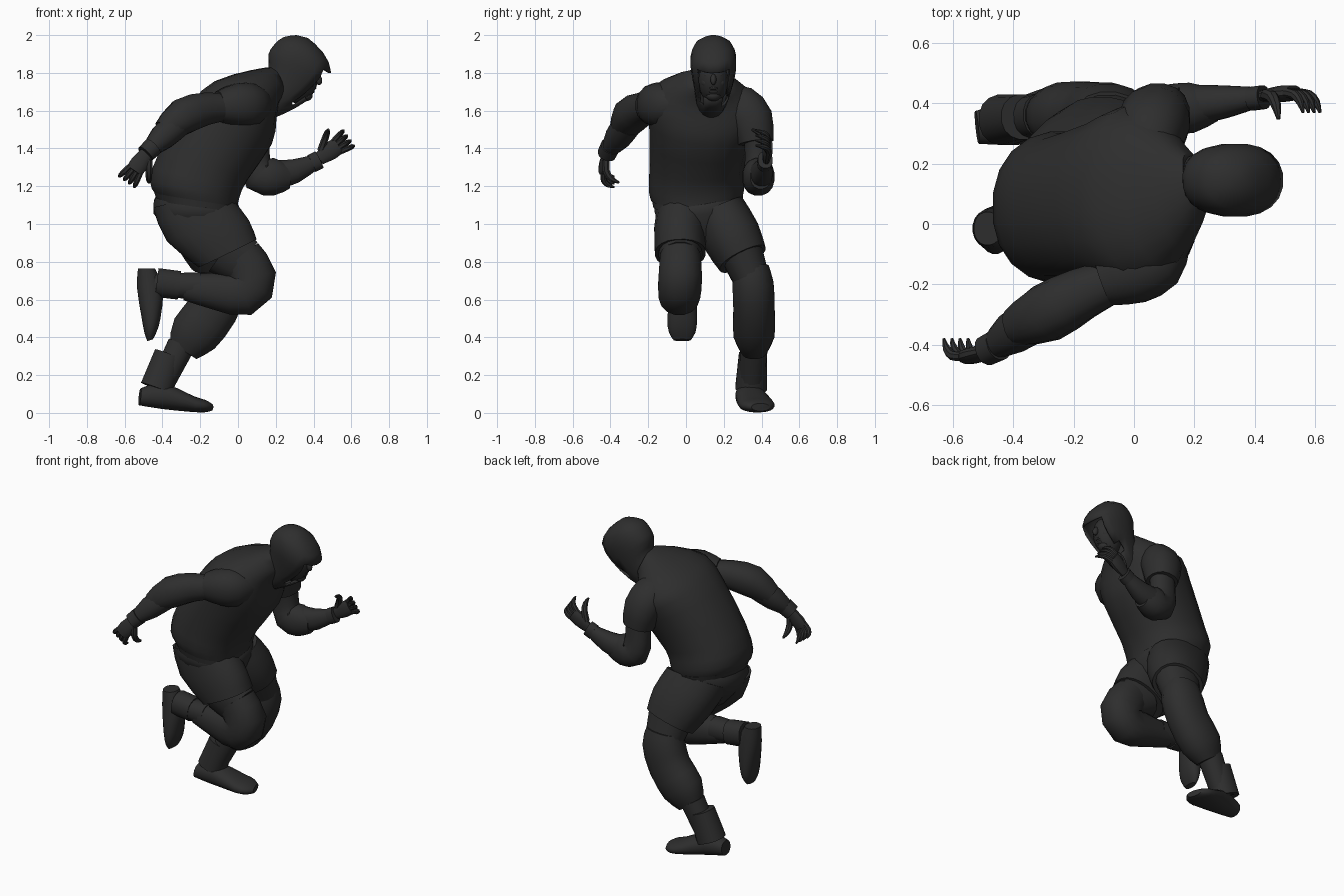
import bpy, bmesh, math
from mathutils import Vector

old = bpy.data.objects.get("Cube")
if old:
    bpy.data.objects.remove(old, do_unlink=True)

charcoal = bpy.data.materials.new("charcoal")
charcoal.use_nodes = True
shade = (.027, .027, .027, 1)
charcoal.diffuse_color = shade
charcoal.node_tree.nodes["Principled BSDF"].inputs["Base Color"].default_value = shade
SIDE = Vector((0, 1, 0))


def finish(bm, name):
    """Turn a bmesh into a smooth, coloured object."""
    bmesh.ops.recalc_face_normals(bm, faces=bm.faces[:])
    mesh = bpy.data.meshes.new(name)
    bm.to_mesh(mesh)
    bm.free()
    mesh.materials.append(charcoal)
    obj = bpy.data.objects.new(name, mesh)
    bpy.context.collection.objects.link(obj)
    bpy.ops.object.select_all(action='DESELECT')
    obj.select_set(True)
    bpy.context.view_layer.objects.active = obj
    bpy.ops.object.shade_smooth_by_angle(angle=math.radians(40))
    return obj


def refine(rows, steps):
    """Smoothly interpolate between the given rows of values."""
    rows = [Vector(row) for row in rows]
    padded = [rows[0]] + rows + [rows[-1]]
    result = []
    for before, start, end, after in zip(padded, rows, rows[1:], padded[3:]):
        for k in range(steps):
            t = k / steps
            leave, arrive = (end - before) / 2, (after - start) / 2
            gap = end - start
            result.append(start + leave * t + (gap * 3 - leave * 2 - arrive) * t ** 2
                          + (leave + arrive - gap * 2) * t ** 3)
    return result + [rows[-1]]


def directions(centres):
    last = len(centres) - 1
    return [(centres[min(i + 1, last)] - centres[max(i - 1, 0)]).normalized()
            for i in range(last + 1)]


def skin(centres, depths, widths, sides):
    """Bridge slightly squared oval sections and cap the ends."""
    bm = bmesh.new()
    loops = []
    for centre, depth, width in zip(centres, depths, widths):
        loop = []
        for i in range(sides):
            turn = math.tau * (i + .5) / sides
            u, v = [math.copysign(abs(n) ** .9, n) for n in (math.cos(turn), math.sin(turn))]
            loop.append(bm.verts.new(centre + depth * u + width * v))
        loops.append(loop)
    for low, high in zip(loops, loops[1:]):
        for i in range(sides):
            j = (i + 1) % sides
            bm.faces.new((low[i], low[j], high[j], high[i]))
    bm.faces.new(loops[0])
    bm.faces.new(loops[-1])
    return bm


def shell(rings, sides=20, steps=2):
    """Rings are back x, z, front x, z, middle y and half width."""
    rings = refine(rings, steps)
    centres = [Vector(((r[0] + r[2]) / 2, r[4], (r[1] + r[3]) / 2)) for r in rings]
    depths = [Vector((r[2] - r[0], 0, r[3] - r[1])) / 2 for r in rings]
    widths = [way.cross(depth).normalized() * r[5]
              for way, depth, r in zip(directions(centres), depths, rings)]
    return skin(centres, depths, widths, sides)


def garment(name, *rings):
    return finish(shell(rings), name)


def limb(name, *joints, flat=1, sides=16):
    """Tube through joints given as x, y, z and radius."""
    joints = refine(joints, 2)
    centres = [joint.xyz for joint in joints]
    depths, widths = [], []
    for way, joint in zip(directions(centres), joints):
        depth = way.cross(SIDE).normalized() * joint.w
        depths.append(depth)
        widths.append(way.cross(depth) * flat)
    return finish(skin(centres, depths, widths, sides), name)


def ball(name, centre, size, tilt=0):
    bm = bmesh.new()
    bmesh.ops.create_uvsphere(bm, u_segments=16, v_segments=10, radius=1)
    obj = finish(bm, name)
    obj.location, obj.scale, obj.rotation_euler = centre, size, (0, tilt, 0)


def hand(name, wrist, knuckle, inward):
    """Flat palm, four curled fingers and a thumb."""
    wrist, knuckle = Vector(wrist), Vector(knuckle)
    reach = (knuckle - wrist).normalized()
    spread = reach.cross(SIDE).normalized()
    curl = SIDE * inward

    def digit(label, base, way, length, girth):
        path = [(0, 0, 1), (.45, .1, 1), (.75, .4, .8), (.9, .8, .3)]
        limb(name + label, *[(*(base + (way * a + curl * b) * length), girth * c)
                             for a, b, c in path], sides=8)

    limb(name + "_palm", (*wrist, .035), (*wrist.lerp(knuckle, .6), .05),
         (*knuckle, .045), flat=.55, sides=12)
    for i in range(4):
        offset = (i - 1.5) / 1.5
        digit("_finger", knuckle + spread * offset * .033 - reach * .01,
              reach + spread * offset * .2, .09, .016)
    digit("_thumb", wrist + reach * .03 + spread * .03, reach + spread * .7, .11, .02)


# Sweatshirt, its hem and the seat of the shorts
garment("sweatshirt",
        (-.44, 1.16, 0, 1.09, .055, .24), (-.47, 1.23, .01, 1.14, .055, .255),
        (-.42, 1.38, .05, 1.23, .055, .25), (-.26, 1.63, .18, 1.42, .08, .28),
        (-.13, 1.75, .2, 1.54, .1, .3), (.06, 1.81, .21, 1.63, .12, .2),
        (.17, 1.83, .24, 1.68, .14, .1))
garment("shirt_hem", (-.43, 1.12, 0, 1.06, .06, .235), (-.45, 1.18, 0, 1.11, .06, .245))
garment("shorts_seat", (-.43, 1.16, 0, 1.1, .06, .23), (-.45, 1.06, .01, 1.05, .07, .23),
        (-.32, .9, -.05, .9, .08, .12))

# Hood, opened in front by removing the faces below the brim
bm = shell([(.1, 1.76, .19, 1.56, .13, .08), (.16, 1.82, .3, 1.61, .14, .095),
            (.16, 1.9, .43, 1.7, .145, .115), (.19, 1.95, .495, 1.8, .145, .122),
            (.24, 1.99, .45, 1.91, .145, .095), (.31, 2, .37, 1.985, .145, .03)])
for face in bm.faces[:]:
    c = face.calc_center_median()
    if 1.64 < c.z < 1.81 and abs(c.y - .145) < .085 and c.x - .25 > (c.z - 1.66) * .8:
        bm.faces.remove(face)
cloth = finish(bm, "hood").modifiers.new("cloth", 'SOLIDIFY')
cloth.thickness = .012

# Face inside the hood
mid = .145
ball("face", (.335, mid, 1.755), (.085, .08, .12), .35)
ball("nose", (.425, mid, 1.765), (.02, .016, .03), -.3)
ball("chin", (.36, mid, 1.68), (.035, .04, .03))
for name, x, z in (("upper_lip", .4, 1.72), ("lower_lip", .39, 1.7)):
    ball(name, (x, mid, z), (.015, .026, .009))
for side in (-1, 1):
    ball("eye", (.4, mid + side * .033, 1.79), (.012, .016, .01))
    ball("cheek", (.375, mid + side * .04, 1.75), (.03, .025, .03))

# Right arm, swung back
limb("right_sleeve", (.13, -.04, 1.63, .07), (.07, -.11, 1.63, .115),
     (-.01, -.155, 1.63, .115), (-.1, -.19, 1.62, .085))
limb("right_elbow", (-.05, -.18, 1.62, .07), (-.17, -.23, 1.61, .087),
     (-.29, -.295, 1.57, .097), (-.39, -.34, 1.49, .065))
limb("right_forearm", (-.32, -.31, 1.53, .075), (-.4, -.36, 1.46, .07), (-.47, -.41, 1.39, .04))
limb("right_wristband", (-.45, -.4, 1.41, .053), (-.49, -.42, 1.37, .05))
hand("right_hand", (-.48, -.42, 1.38), (-.55, -.44, 1.28), 1)

# Left arm, bent forward
limb("left_sleeve", (.05, .2, 1.67, .07), (.05, .28, 1.63, .11), (.07, .345, 1.55, .118),
     (.09, .37, 1.43, .095))
limb("left_elbow", (.09, .37, 1.48, .08), (.09, .38, 1.35, .08), (.11, .38, 1.26, .095),
     (.19, .385, 1.25, .1), (.27, .395, 1.25, .065), flat=.85)
limb("left_forearm", (.2, .395, 1.26, .08), (.3, .405, 1.28, .065), (.41, .42, 1.33, .04),
     flat=.85)
limb("left_wristband", (.39, .415, 1.32, .05), (.43, .42, 1.34, .05), flat=.8)
hand("left_hand", (.43, .425, 1.345), (.53, .435, 1.415), -1)

# Right leg, lifted behind
garment("right_shorts_leg", (-.45, 1.08, -.02, 1.12, -.01, .14),
        (-.38, .91, .06, 1.02, -.03, .14), (-.21, .77, .1, .92, -.03, .135))
limb("right_thigh", (-.07, -.03, .87, .15), (.03, -.03, .8, .13), flat=.8)
limb("right_knee", (.01, -.03, .83, .12), (.075, -.03, .72, .13), (.03, -.035, .635, .125),
     (-.12, -.03, .645, .1), (-.28, -.025, .665, .07), flat=.9)
limb("right_shin", (-.2, -.025, .67, .075), (-.44, -.02, .68, .06))
limb("right_ankle_cuff", (-.31, -.02, .675, .077), (-.43, -.02, .69, .078), flat=.95)
garment("right_boot", (-.53, .765, -.44, .765, -.015, .055), (-.535, .66, -.395, .66, -.015, .067),
        (-.51, .5, -.41, .5, -.02, .08), (-.495, .42, -.43, .43, -.02, .07),
        (-.48, .38, -.45, .39, -.02, .045))

# Left leg, planted
garment("left_shorts_leg", (-.42, 1.07, 0, 1.1, .17, .14),
        (-.33, .89, .05, .98, .24, .155), (-.25, .77, .06, .86, .3, .135))
limb("left_thigh", (-.1, .28, .88, .15), (-.08, .35, .7, .12), flat=.8)
limb("left_knee", (-.085, .345, .77, .115), (-.085, .355, .68, .135), (-.13, .36, .55, .135),
     (-.23, .36, .42, .135), (-.29, .36, .33, .085), flat=.82)
limb("left_shin", (-.3, .36, .36, .075), (-.42, .345, .12, .065))
limb("left_ankle_cuff", (-.365, .355, .31, .08), (-.43, .345, .13, .09), flat=.95)
garment("left_boot", (-.525, .04, -.515, .13, .32, .055), (-.4, .02, -.4, .16, .335, .075),
        (-.25, .005, -.24, .09, .37, .095), (-.18, .003, -.18, .07, .385, .085),
        (-.145, .01, -.145, .05, .395, .05))
